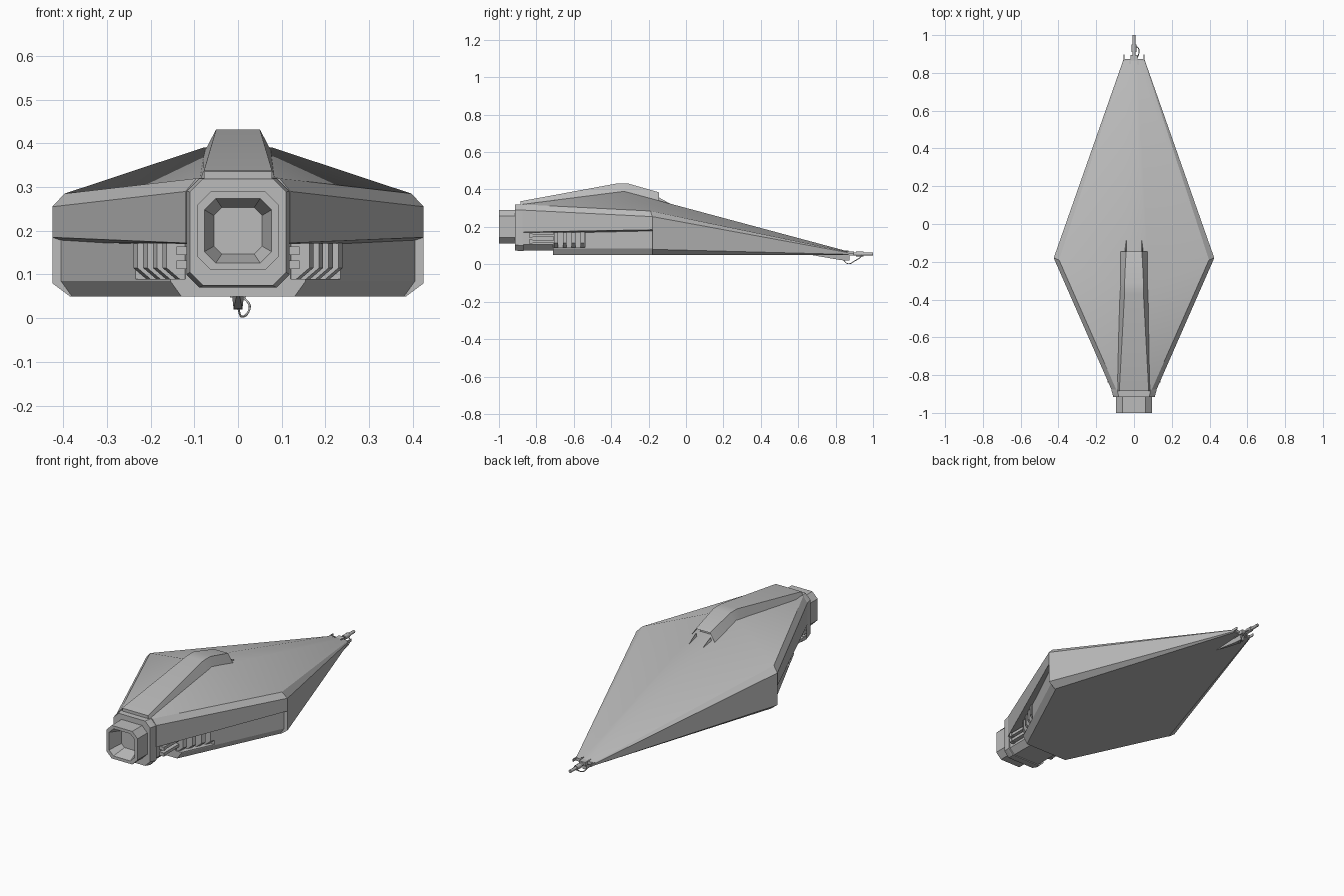
import bpy, bmesh, math
from mathutils import Vector

if "Cube" in bpy.data.objects:
    bpy.data.objects.remove(bpy.data.objects["Cube"], do_unlink=True)

GREY = (0.5, 0.5, 0.5, 1)
mat = bpy.data.materials.new("hull grey")
mat.use_nodes = True
mat.diffuse_color = GREY
mat.node_tree.nodes["Principled BSDF"].inputs["Base Color"].default_value = GREY


def finish(name, bm, angle=25):
    """Clean the mesh and make it a shaded object."""
    bmesh.ops.remove_doubles(bm, verts=bm.verts, dist=1e-5)
    flat = [f for f in bm.faces if f.calc_area() < 1e-8]
    bmesh.ops.delete(bm, geom=flat, context='FACES')
    bmesh.ops.recalc_face_normals(bm, faces=bm.faces)
    me = bpy.data.meshes.new(name)
    bm.to_mesh(me)
    bm.free()
    me.materials.append(mat)
    ob = bpy.data.objects.new(name, me)
    bpy.context.collection.objects.link(ob)
    bpy.ops.object.select_all(action='DESELECT')
    ob.select_set(True)
    bpy.context.view_layer.objects.active = ob
    bpy.ops.object.shade_smooth_by_angle(angle=math.radians(angle))
    return ob


def loft(name, stations, closed=True, caps=True, angle=25):
    """Skin half sections (bottom to top, x > 0), mirrored across x = 0."""
    bm = bmesh.new()
    rings = []
    for half in stations:
        full = half + [(-x, y, z) for x, y, z in reversed(half)]
        rings.append([bm.verts.new(p) for p in full])
    n = len(rings[0])
    for a, b in zip(rings, rings[1:]):
        for i in range(n if closed else n - 1):
            j = (i + 1) % n
            bm.faces.new((a[i], a[j], b[j], b[i]))
    if caps:
        bm.faces.new(rings[0])
        bm.faces.new(rings[-1])
    return finish(name, bm, angle)


def octagon(y, hx, hz, cut, zc=0.2):
    return [(hx - cut, y, zc - hz), (hx, y, zc - hz + cut),
            (hx, y, zc + hz - cut), (hx - cut, y, zc + hz)]


def box(name, centre, size):
    bm = bmesh.new()
    bmesh.ops.create_cube(bm, size=1)
    for v in bm.verts:
        v.co = Vector(centre) + v.co * Vector(size)
    return finish(name, bm)


def rod(name, y0, y1, z, radius, x=0, sides=8):
    ring = [(math.cos(t), math.sin(t)) for t in
            [2 * math.pi * i / sides for i in range(sides)]]
    bm = bmesh.new()
    ends = [[bm.verts.new((x + radius * c, y, z + radius * s)) for c, s in ring]
            for y in (y0, y1)]
    for i in range(sides):
        j = (i + 1) % sides
        bm.faces.new((ends[0][i], ends[0][j], ends[1][j], ends[1][i]))
    for e in ends:
        bm.faces.new(e)
    return finish(name, bm, 50)


# Main diamond hull: rear, overhang end, full-depth middle, nose
MID = -0.18
shoulder = [(0.425, MID, 0.255), (0.397, MID - 0.01, 0.285), (0.08, -0.33, 0.39)]
loft("main_hull", [
    [(0.10, -0.875, 0.17), (0.12, -0.875, 0.172), (0.12, -0.875, 0.29),
     (0.095, -0.875, 0.32), (0.06, -0.875, 0.322)],
    [(0.385, MID, 0.172), (0.425, MID, 0.185)] + shoulder,
    [(0.385, MID, 0.05), (0.425, MID, 0.08)] + shoulder,
    [(0.05, 0.87, 0.05), (0.056, 0.87, 0.053), (0.056, 0.87, 0.062),
     (0.052, 0.87, 0.066), (0.015, 0.87, 0.068)],
])


def inset_width(y):
    """Half width of the lower hull, tapering to the rear."""
    return 0.405 + (y - MID) * 0.472


def lower_section(y, top, inset=0.0):
    w = inset_width(y) - inset
    return [(w - 0.025, y, 0.05), (w, y, 0.085), (w, y, top)]


# Lower hull, with a sill and a recessed core behind it
loft("lower_hull", [lower_section(-0.54, 0.178), lower_section(MID, 0.18)])
loft("vent_sill", [lower_section(-0.71, 0.09), lower_section(-0.54, 0.09)])
loft("vent_core", [lower_section(-0.71, 0.178, 0.035), lower_section(-0.54, 0.178, 0.05)])

# Vent fins with a slanted foot
for i in range(4):
    y = -0.705 + i * 0.047
    half = []
    for yy in (y, y + 0.02):
        w = inset_width(yy) + 0.006
        half.append([(w - 0.035, yy, 0.085), (w, yy, 0.115), (w, yy, 0.178)])
    loft("vent_fin_%d" % (i + 1), half)

# Rear core, collar steps and hollow nozzle
loft("rear_core", [octagon(-0.88, 0.11, 0.12, 0.03, 0.195),
                   octagon(-0.60, 0.11, 0.12, 0.03, 0.195)])
loft("engine_collar", [octagon(-0.915, 0.11, 0.122, 0.03, 0.197),
                       octagon(-0.885, 0.118, 0.125, 0.03, 0.195),
                       octagon(-0.87, 0.118, 0.125, 0.03, 0.195)])
loft("engine_nozzle", [octagon(-0.91, 0.094, 0.09, 0.032), octagon(-1.0, 0.094, 0.09, 0.032),
                       octagon(-1.0, 0.077, 0.074, 0.026), octagon(-0.925, 0.055, 0.053, 0.018)])

# Pipes running from the collar to the vents
for side, label in ((1, "left"), (-1, "right")):
    for z in (0.122, 0.154):
        box(label + "_pipe", (side * 0.127, -0.77, z), (0.024, 0.14, 0.016))
        box(label + "_pipe_clamp", (side * 0.127, -0.83, z), (0.028, 0.018, 0.02))

# Dorsal spine, open at its front like a hood
spine = [(-0.885, 0.088, 0.31, 0.078, 0.337), (-0.37, 0.08, 0.375, 0.05, 0.432),
         (-0.31, 0.077, 0.375, 0.05, 0.432), (-0.145, 0.075, 0.335, 0.042, 0.385)]
loft("dorsal_spine", [[(w, y, z), (t, y, tz)] for y, w, z, t, tz in spine],
     closed=False, caps=False)
box("spine_rear_cap", (0, -0.88, 0.322), (0.156, 0.01, 0.028))
loft("spine_inner_wall", [[(0.066, y, 0.32), (0.036, y, 0.375)] for y in (-0.2, -0.19)])

# Pointed tips ahead of the hood
for side, label in ((1, "left"), (-1, "right")):
    bm = bmesh.new()
    pts = [(0.034, -0.15, 0.32), (0.056, -0.15, 0.32), (0.044, -0.15, 0.36), (0.041, -0.08, 0.322)]
    v = [bm.verts.new((side * x, y, z)) for x, y, z in pts]
    for a, b, c in ((0, 1, 2), (0, 1, 3), (1, 2, 3), (2, 0, 3)):
        bm.faces.new((v[a], v[b], v[c]))
    finish(label + "_hood_tip", bm)

# Nose boom with its mount, prongs and keel
rod("nose_boom", 0.86, 1.0, 0.055, 0.008)
rod("boom_sleeve", 0.91, 0.95, 0.055, 0.013)
box("boom_mount", (0, 0.86, 0.058), (0.036, 0.07, 0.022))
box("boom_crossbar", (0, 0.868, 0.062), (0.11, 0.01, 0.012))
loft("nose_keel", [[(0.004, 0.67, 0.05), (0.004, 0.67, 0.055)],
                   [(0.010, 0.83, 0.022), (0.014, 0.83, 0.055)],
                   [(0.010, 0.875, 0.02), (0.014, 0.875, 0.055)]])
for side, label in ((1, "left"), (-1, "right")):
    box(label + "_prong", (side * 0.054, 0.88, 0.062), (0.005, 0.035, 0.014))
    box(label + "_inner_prong", (side * 0.022, 0.845, 0.068), (0.006, 0.045, 0.012))

# Loose cable hanging from the boom
curve = bpy.data.curves.new("boom_cable", 'CURVE')
curve.dimensions = '3D'
curve.bevel_depth = 0.0025
curve.bevel_resolution = 1
curve.resolution_u = 5
path = [(0, 0.84, 0.025), (0.008, 0.865, 0.0035), (0.026, 0.905, 0.02), (0.02, 0.935, 0.04), (0, 0.94, 0.052)]
spline = curve.splines.new('BEZIER')
spline.bezier_points.add(len(path) - 1)
for p, co in zip(spline.bezier_points, path):
    p.co = co
    p.handle_left_type = p.handle_right_type = 'AUTO'
curve.materials.append(mat)
bpy.context.collection.objects.link(bpy.data.objects.new("boom_cable", curve))
